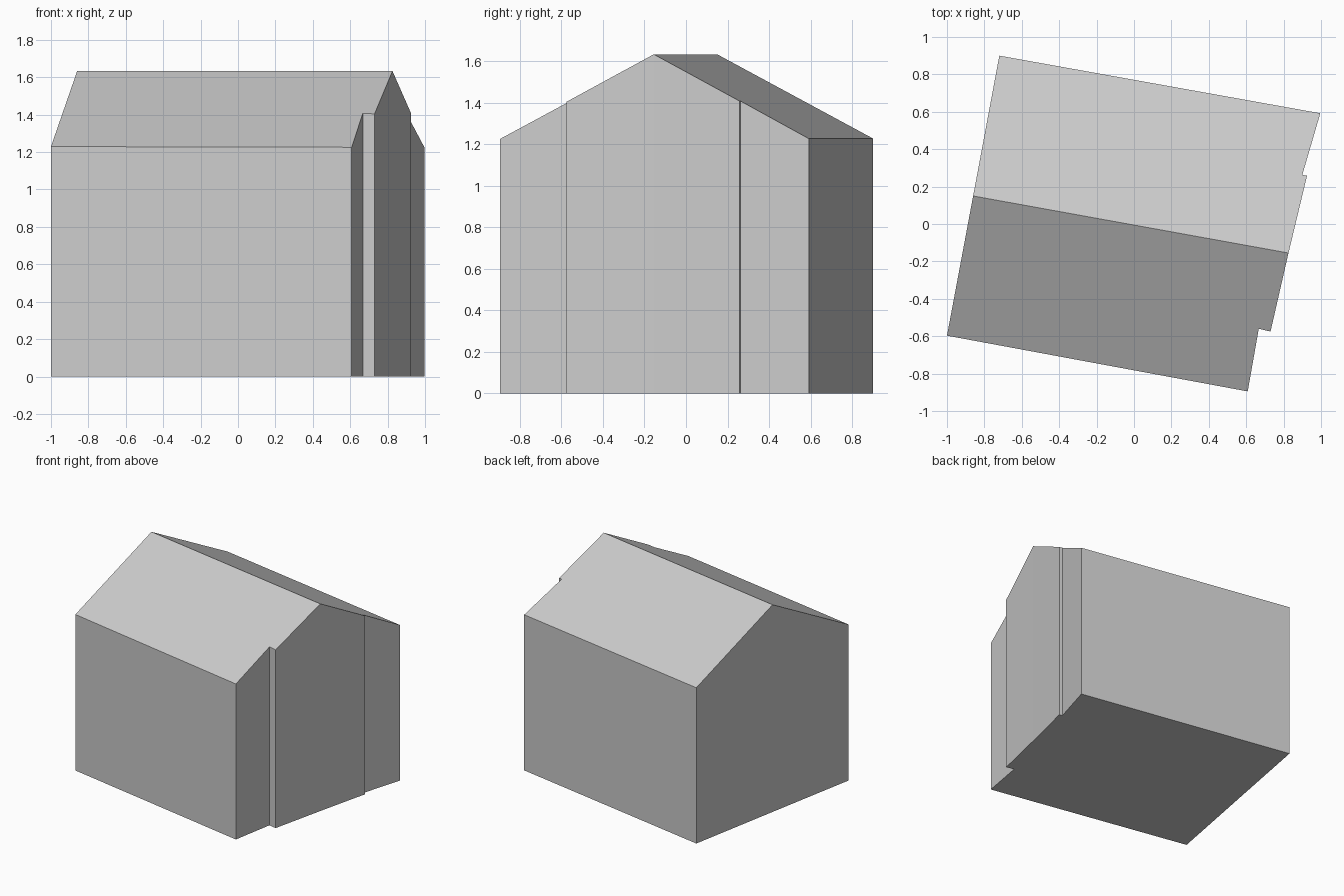
import bpy
import bmesh
from mathutils import Vector

cube = bpy.data.objects.get("Cube")
if cube:
    bpy.data.objects.remove(cube, do_unlink=True)

# One plain grey for walls and roof
grey = bpy.data.materials.new("plain grey")
grey.use_nodes = True
colour = (0.6, 0.6, 0.6, 1)
grey.diffuse_color = colour
grey.node_tree.nodes["Principled BSDF"].inputs["Base Color"].default_value = colour

# Ridge ends, and the footprint on each side of the ridge (anticlockwise)
ridge_left, ridge_right = Vector((-0.86, 0.15)), Vector((0.826, -0.155))
front_side = [(-1, -0.597), (0.608, -0.895), (0.667, -0.56), (0.73, -0.575)]
back_side = [(0.925, 0.258), (0.9, 0.263), (0.996, 0.592), (-0.72, 0.9)]
RIDGE_HEIGHT, SLOPE = 1.633, 0.531

along = (ridge_right - ridge_left).normalized()
across = Vector((-along.y, along.x))


def roof_height(point):
    return RIDGE_HEIGHT - SLOPE * abs((point - ridge_left).dot(across))


footprint = [ridge_left] + [Vector(p) for p in front_side]
footprint += [ridge_right] + [Vector(p) for p in back_side]
count, middle = len(footprint), len(front_side) + 1

bm = bmesh.new()
floor = [bm.verts.new((p.x, p.y, 0)) for p in footprint]
eaves = [bm.verts.new((p.x, p.y, roof_height(p))) for p in footprint]

# Walls
for i in range(count):
    j = (i + 1) % count
    bm.faces.new((floor[i], floor[j], eaves[j], eaves[i]))

# Underside and the two roof slopes
bm.faces.new(floor[::-1])
bm.faces.new(eaves[:middle + 1])
bm.faces.new(eaves[middle:] + eaves[:1])

mesh = bpy.data.meshes.new("gabled_house")
bm.to_mesh(mesh)
bm.free()
mesh.materials.append(grey)
house = bpy.data.objects.new("gabled_house", mesh)
bpy.context.collection.objects.link(house)
